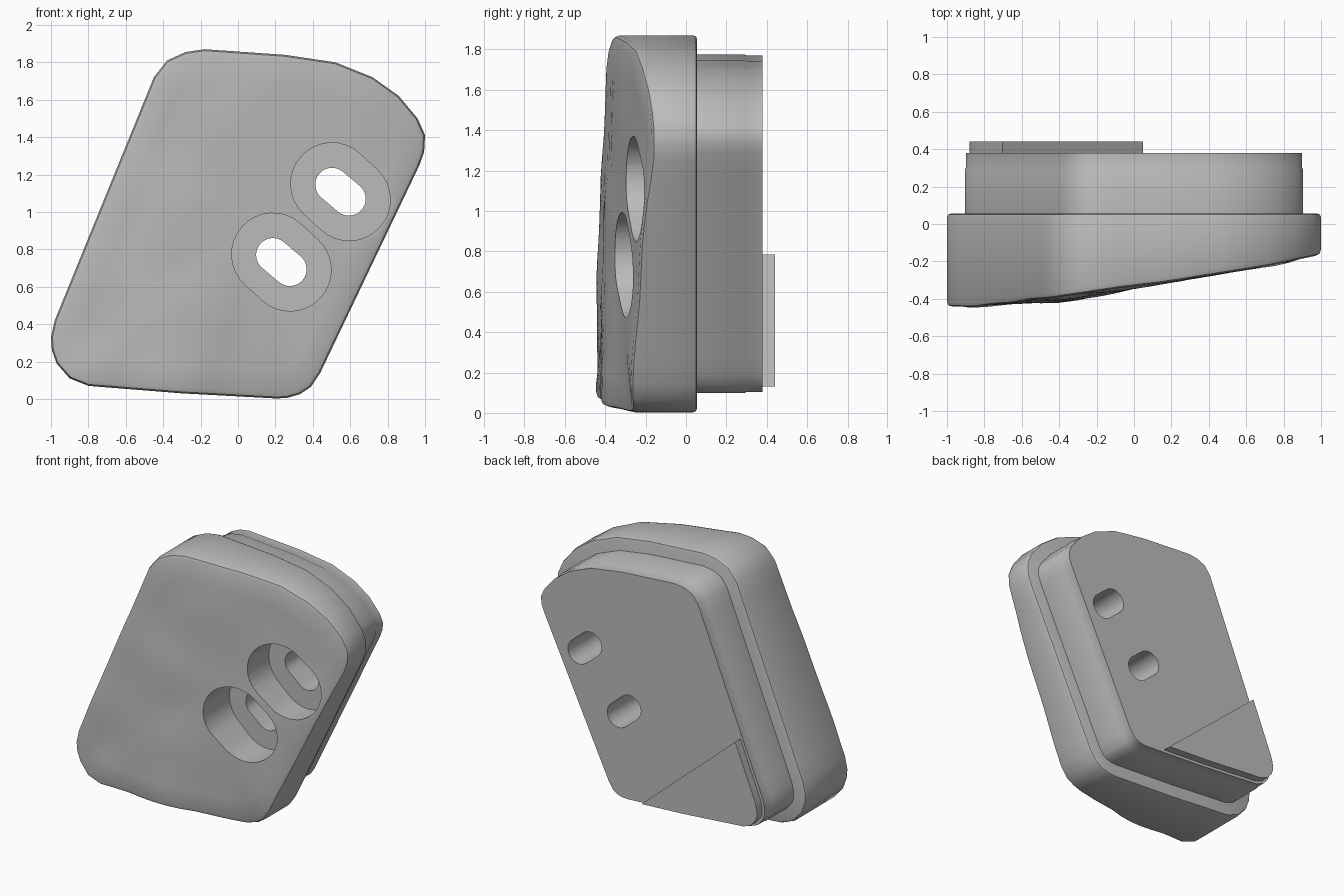
import bpy, bmesh, math
from mathutils import Vector

default = bpy.data.objects.get("Cube")
if default:
    bpy.data.objects.remove(default, do_unlink=True)

grey = bpy.data.materials.new("plain grey")
grey.use_nodes = True
grey.diffuse_color = (0.5, 0.5, 0.5, 1)
grey.node_tree.nodes["Principled BSDF"].inputs["Base Color"].default_value = (0.5, 0.5, 0.5, 1)

# Rounded slanted outline in x, z (counter-clockwise seen from the front)
CORNERS = [(-1, .33), (-.995, .26), (-.97, .19), (-.9, .11), (-.8, .07), (-.3, .03),
           (.2, .003), (.26, .005), (.33, .025), (.39, .065), (.44, .14), (.97, 1.25),
           (.995, 1.32), (1, 1.41), (.96, 1.5), (.86, 1.62), (.72, 1.72), (.52, 1.8),
           (.25, 1.84), (-.18, 1.87), (-.28, 1.855), (-.38, 1.81), (-.45, 1.72), (-.98, .42)]

# Heights of the gently warped front face: x, z, y
FRONT = [(-.95, .3, -.435), (-.75, .1, -.44), (-.3, .05, -.41), (0, .02, -.33),
         (.25, .02, -.27), (.42, .15, -.275), (.7, .7, -.23), (1, 1.4, -.165),
         (.55, 1.1, -.25), (.23, .73, -.31), (-.2, 1.85, -.36), (-.5, 1.5, -.4),
         (-.7, 1, -.425), (.5, 1.8, -.26), (-.3, .9, -.395), (0, 1.4, -.345),
         (.1, .35, -.32), (-.2, .4, -.39)]


def plane(x, z):
    return -0.275 + 0.151 * x - 0.029 * z


def front_y(p):
    """Sloping plane plus a smooth blend of the local deviations."""
    total = weight = 0
    for x, z, y in FRONT:
        w = 1 / ((p.x - x) ** 2 + (p.y - z) ** 2 + 0.02) ** 2
        total += w * (y - plane(x, z))
        weight += w
    return plane(p.x, p.y) + total / weight


def subdivide(points, step):
    result = []
    for i, a in enumerate(points):
        a, b = Vector(a), Vector(points[(i + 1) % len(points)])
        n = max(1, math.ceil((b - a).length / step))
        result += [a.lerp(b, k / n) for k in range(n)]
    return result


def inset(points, d):
    """Move an outline inward by d along its mitred normals."""
    result = []
    for i, p in enumerate(points):
        a = (p - points[i - 1]).normalized()
        b = (points[(i + 1) % len(points)] - p).normalized()
        n = Vector((-a.y - b.y, a.x + b.x)).normalized()
        result.append(p + n * d / max(0.5, n.dot(Vector((-b.y, b.x)))))
    return result


def shrink(points, s):
    centre = sum(points, Vector((0, 0))) / len(points)
    return [centre.lerp(p, s) for p in points]


def at(points, y):
    return [Vector((p.x, y, p.y)) for p in points]


def on_front(points, back=0):
    return [Vector((p.x, front_y(p) + back, p.y)) for p in points]


def loft(name, rings):
    """Skin a stack of equal rings and cap both ends."""
    bm = bmesh.new()
    loops = [[bm.verts.new(p) for p in ring] for ring in rings]
    for lower, upper in zip(loops, loops[1:]):
        for i in range(len(lower)):
            j = (i + 1) % len(lower)
            bm.faces.new((lower[i], lower[j], upper[j], upper[i]))
    bm.faces.new(loops[0])
    bm.faces.new(loops[-1])
    bmesh.ops.recalc_face_normals(bm, faces=bm.faces)
    mesh = bpy.data.meshes.new(name)
    bm.to_mesh(mesh)
    bm.free()
    mesh.materials.append(grey)
    obj = bpy.data.objects.new(name, mesh)
    bpy.context.collection.objects.link(obj)
    return obj


def slot(name, centre, half, radius, y0, y1):
    """Capsule-shaped cutter running along y."""
    ring = []
    for side in (1, -1):
        mid = Vector(centre) + Vector(half) * side
        start = math.atan2(half[1], half[0]) + (0 if side > 0 else math.pi)
        for k in range(17):
            a = start - math.pi / 2 + math.pi * k / 16
            ring.append(mid + Vector((math.cos(a), math.sin(a))) * radius)
    obj = loft(name, [at(ring, y0), at(ring, y1)])
    obj.hide_render = True
    return obj


def cut(obj, cutters):
    for cutter in cutters:
        mod = obj.modifiers.new("cut", 'BOOLEAN')
        mod.operation, mod.solver, mod.object = 'DIFFERENCE', 'EXACT', cutter
    bpy.context.view_layer.update()
    graph = bpy.context.evaluated_depsgraph_get()
    mesh = bpy.data.meshes.new_from_object(obj.evaluated_get(graph))
    obj.modifiers.clear()
    obj.data = mesh


outline = subdivide(CORNERS, 0.12)

# Main body: flat back, straight sides, softened edges, warped front
body = loft("main_body",
            [at(inset(outline, .02), .055), at(inset(outline, .006), .05), at(outline, .035),
             on_front(outline, .03), on_front(inset(outline, .008), .008),
             on_front(inset(outline, .03))]
            + [on_front(shrink(inset(outline, .03), s)) for s in (.85, .7, .55, .4, .25, .1)])

# Rear plug, inset from the body
plug_line = inset(outline, .1)
plug = loft("rear_plug", [at(inset(outline, .095), .04), at(inset(outline, .095), .29),
                          at(plug_line, .3), at(plug_line, .38)])

# Raised corner plate on the back, trimmed along a diagonal
plate_line = inset(outline, .12)
plate = loft("corner_plate", [at(plate_line, .37), at(plate_line, .44)])
bm = bmesh.new()
bm.from_mesh(plate.data)
trim = bmesh.ops.bisect_plane(bm, geom=bm.verts[:] + bm.edges[:] + bm.faces[:],
                              plane_co=(.05, 0, .13), plane_no=(.66, 0, .76), clear_outer=True)
bmesh.ops.holes_fill(bm, edges=[e for e in bm.edges if e.is_boundary])
bmesh.ops.recalc_face_normals(bm, faces=bm.faces)
bm.to_mesh(plate.data)
bm.free()

# Two counterbored slots
wells, holes = [], []
for label, centre in (("upper", (.548, 1.108)), ("lower", (.232, .732))):
    wells.append(slot(label + "_well_cutter", centre, (.046, -.042), .22, -.8, -.05))
    holes.append(slot(label + "_slot_cutter", centre, (.045, -.038), .09, -.9, .8))
cut(body, wells + holes)
cut(plug, holes)
for cutter in wells + holes:
    bpy.data.objects.remove(cutter, do_unlink=True)

# Smooth shading with sharp rims
bpy.ops.object.select_all(action='DESELECT')
for obj in (body, plug, plate):
    obj.select_set(True)
bpy.context.view_layer.objects.active = body
bpy.ops.object.shade_smooth_by_angle(angle=math.radians(30))
